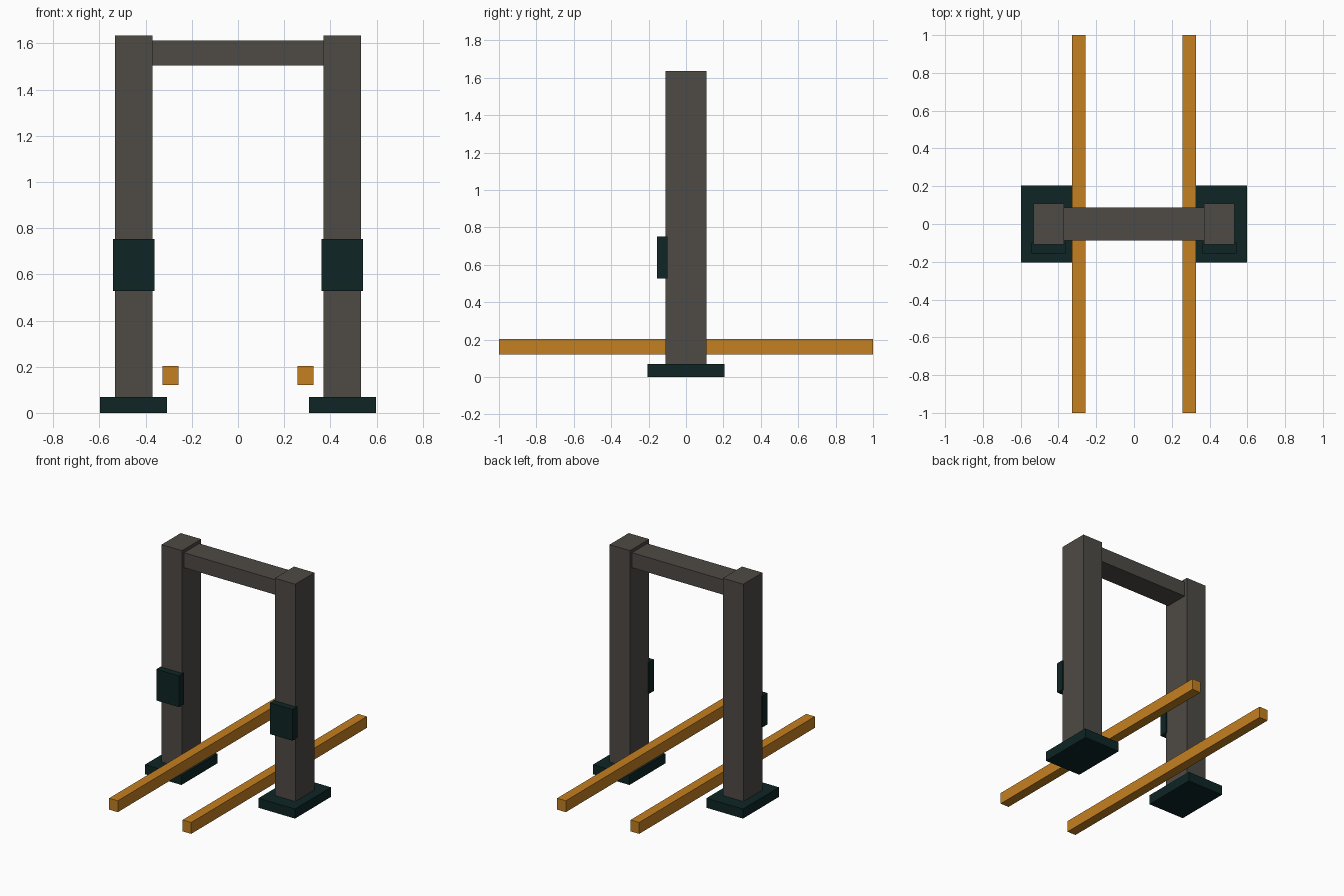
import bpy
import bmesh
from mathutils import Vector

if "Cube" in bpy.data.objects:
    bpy.data.objects.remove(bpy.data.objects["Cube"])


def material(name, rgb):
    m = bpy.data.materials.new(name)
    m.diffuse_color = (*rgb, 1.0)
    m.use_nodes = True
    m.node_tree.nodes["Principled BSDF"].inputs["Base Color"].default_value = m.diffuse_color
    return m


grey = material("warm grey", (0.077, 0.069, 0.059))
dark = material("dark teal", (0.0045, 0.018, 0.018))
amber = material("amber", (0.55, 0.215, 0.0145))


def box(name, lo, hi, mat):
    """Axis-aligned box between two corners, with its origin at the centre."""
    lo, hi = Vector(lo), Vector(hi)
    size = hi - lo
    bm = bmesh.new()
    bmesh.ops.create_cube(bm, size=1.0)
    bmesh.ops.scale(bm, vec=size, verts=bm.verts)
    mesh = bpy.data.meshes.new(name)
    bm.to_mesh(mesh)
    bm.free()
    mesh.materials.append(mat)
    obj = bpy.data.objects.new(name, mesh)
    obj.location = (lo + hi) / 2
    bpy.context.collection.objects.link(obj)
    return obj


def pair(name, x0, x1, y0, y1, z0, z1, mat):
    """Right-hand box and its mirror image on the left."""
    box("right_" + name, (x0, y0, z0), (x1, y1, z1), mat)
    box("left_" + name, (-x1, y0, z0), (-x0, y1, z1), mat)


# Feet, uprights, front pads and long floor rails
pair("foot", 0.307, 0.598, -0.205, 0.205, 0.0, 0.069, dark)
pair("post", 0.37, 0.533, -0.109, 0.109, 0.005, 1.635, grey)
pair("front_pad", 0.362, 0.542, -0.155, -0.098, 0.527, 0.752, dark)
pair("rail", 0.258, 0.327, -1.0, 1.0, 0.121, 0.203, amber)

# Crossbar joining the uprights
box("crossbar", (-0.38, -0.087, 1.504), (0.38, 0.087, 1.612), grey)
